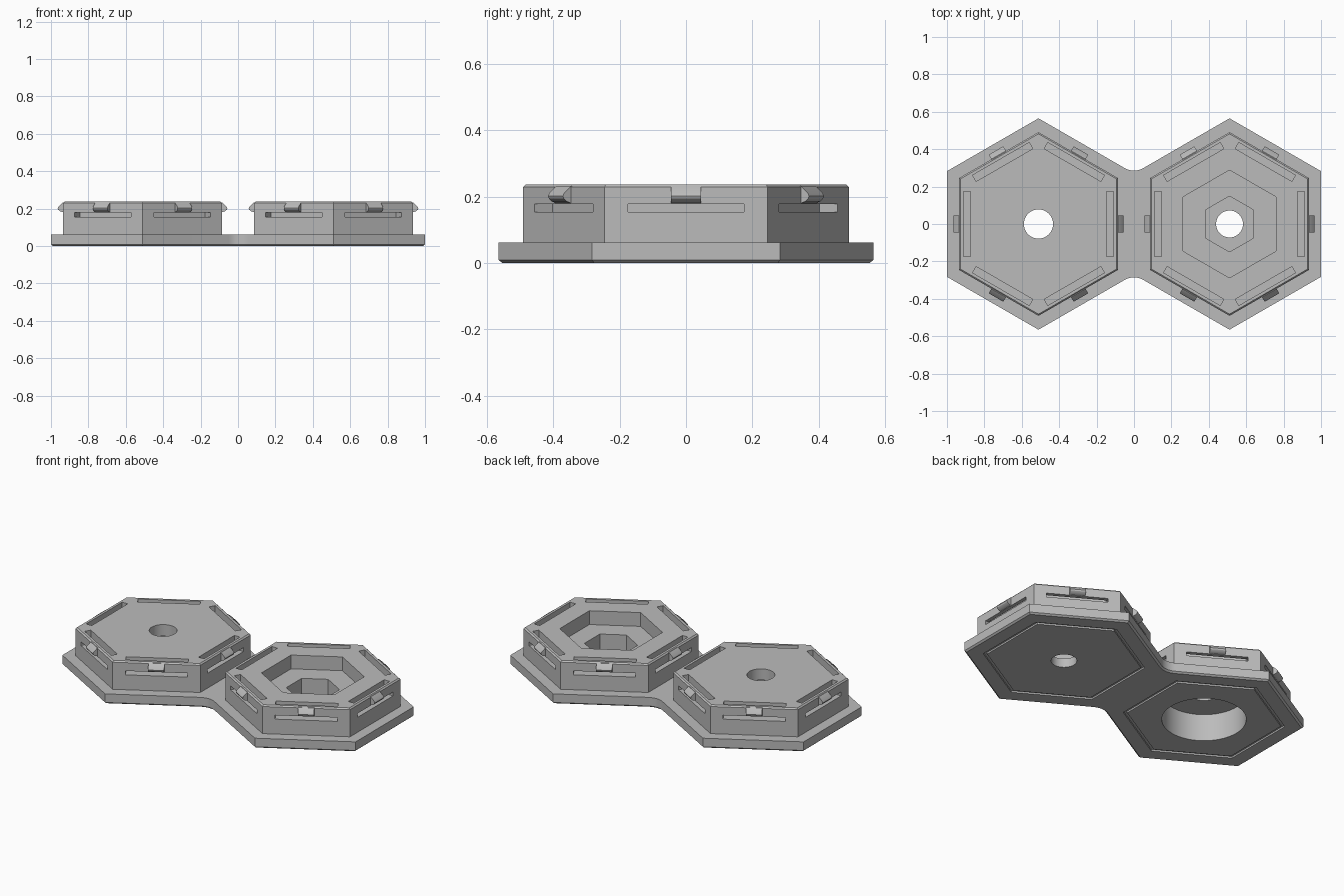
import bpy, bmesh, math
from mathutils import Matrix, Vector

if "Cube" in bpy.data.objects:
    bpy.data.objects.remove(bpy.data.objects["Cube"])

R = 0.565                                   # base hexagon corner radius
CX = 1 - R * math.cos(math.pi / 6)          # hexagon centre offset
TOP, BASE_TOP = 0.237, 0.062

grey = bpy.data.materials.new("plain_grey")
grey.diffuse_color = (0.5, 0.5, 0.5, 1)
grey.use_nodes = True
grey.node_tree.nodes["Principled BSDF"].inputs["Base Color"].default_value = grey.diffuse_color


def finish(bm, name):
    bmesh.ops.recalc_face_normals(bm, faces=bm.faces)
    me = bpy.data.meshes.new(name)
    bm.to_mesh(me)
    bm.free()
    me.materials.append(grey)
    ob = bpy.data.objects.new(name, me)
    bpy.context.collection.objects.link(ob)
    return ob


def loft(name, loops, ring=False):
    """Skin stacked loops; cap the ends, or close into a ring."""
    bm = bmesh.new()
    vs = [[bm.verts.new(p) for p in loop] for loop in loops]
    pairs = list(zip(vs, vs[1:])) + ([(vs[-1], vs[0])] if ring else [])
    for a, b in pairs:
        for i in range(len(a)):
            j = (i + 1) % len(a)
            bm.faces.new((a[i], a[j], b[j], b[i]))
    if not ring:
        bm.faces.new(vs[0])
        bm.faces.new(vs[-1])
    return finish(bm, name)


def lathe(name, cx, profile, n=6, ring=False):
    ang = [math.pi / 2 + 2 * math.pi * i / n for i in range(n)]
    return loft(name, [[(cx + r * math.cos(a), r * math.sin(a), z) for a in ang]
                       for r, z in profile], ring)


def six_sides(name, cx, profile, half):
    """Extrude an (outward, z) profile along each of the six hexagon sides."""
    bm = bmesh.new()
    for k in range(6):
        m = Matrix.Translation((cx, 0, 0)) @ Matrix.Rotation(k * math.pi / 3, 4, 'Z')
        a = [bm.verts.new(m @ Vector((r, -half, z))) for r, z in profile]
        b = [bm.verts.new(m @ Vector((r, half, z))) for r, z in profile]
        bm.faces.new(a)
        bm.faces.new(b[::-1])
        for i in range(len(a)):
            j = (i + 1) % len(a)
            bm.faces.new((a[i], b[i], b[j], a[j]))
    return finish(bm, name)


def cut(targets, cutter):
    for ob in targets:
        mod = ob.modifiers.new("cut", 'BOOLEAN')
        mod.operation, mod.solver, mod.object = 'DIFFERENCE', 'EXACT', cutter
        bpy.context.view_layer.update()
        dg = bpy.context.evaluated_depsgraph_get()
        me = bpy.data.meshes.new_from_object(ob.evaluated_get(dg))
        ob.modifiers.clear()
        ob.data = me
    bpy.data.objects.remove(cutter)


def outline(r, z):
    """Two joined hexagons with a rounded waist between them."""
    t, c = math.tan(math.pi / 6), math.cos(math.pi / 6)
    cy = R - CX * t + 0.1 / c
    rad = (cy - (r - CX * t)) * c
    quarter = [(CX + r * c, r / 2), (CX, r)]
    arc = [(rad * math.sin(math.radians(a)), cy - rad * math.cos(math.radians(a)))
           for a in range(30, -31, -6)]
    upper = quarter + arc + [(-x, y) for x, y in quarter[::-1]]
    return [(x, y, z) for x, y in upper + [(-x, -y) for x, y in upper]]


# Base plate with chamfered underside
base = loft("base_plate", [outline(R - 0.012, 0), outline(R, 0.009), outline(R, BASE_TOP)])

# Hexagonal blocks with chamfered top rims, spring slots and clips
blocks = {}
for side, cx in (("left", -CX), ("right", CX)):
    block = lathe(side + "_block", cx, [(0.491, BASE_TOP), (0.491, 0.229), (0.482, TOP)])
    blocks[side] = block
    cut([block], six_sides("slots", cx, [(0.364, 0.154), (0.5, 0.154), (0.5, 0.178),
                                         (0.402, 0.178), (0.402, 0.3), (0.364, 0.3)], 0.175))
    six_sides(side + "_clips", cx, [(0.41, 0.18), (0.425, 0.18), (0.442, 0.186), (0.451, 0.194),
                                    (0.454, 0.202), (0.45, 0.21), (0.426, 0.232), (0.41, 0.232)], 0.045)
    # Thin groove on the underside
    cut([base], lathe("groove", cx, [(0.458, -0.02), (0.458, 0.01), (0.436, 0.01), (0.436, -0.02)],
                      6, True))

# Left block: wide round pocket from below, small hole through the top
left = [base, blocks["left"]]
cut(left, lathe("pocket", -CX, [(0.236, -0.1), (0.236, 0.168)], 64))
cut(left[1:], lathe("hole", -CX, [(0.078, 0.1), (0.078, 0.4)], 48))

# Right block: stepped hexagonal pocket from above, small hole through the floor
right = [base, blocks["right"]]
cut(right[1:], lathe("wide_hex", CX, [(0.288, 0.152), (0.288, 0.4)]))
cut(right, lathe("small_hex", CX, [(0.149, 0.055), (0.149, 0.4)]))
cut(right[:1], lathe("hole", CX, [(0.072, -0.1), (0.072, 0.1)], 48))

# Smooth round walls, sharp edges elsewhere
bpy.ops.object.select_all(action='DESELECT')
for ob in bpy.context.scene.objects:
    ob.select_set(True)
bpy.context.view_layer.objects.active = base
bpy.ops.object.shade_smooth_by_angle(angle=math.radians(25))
